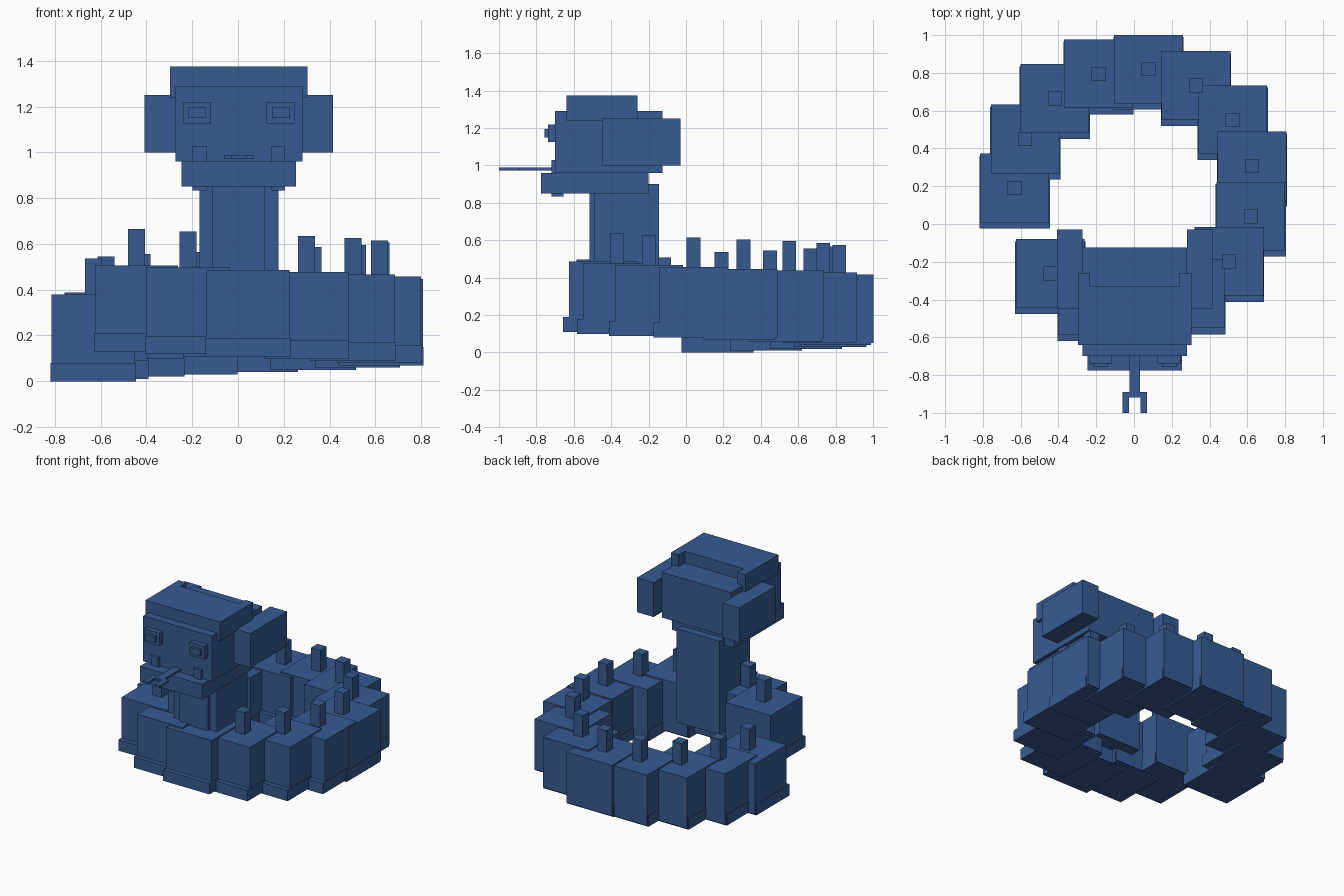
import bpy
from math import sin, cos, radians

if "Cube" in bpy.data.objects:
    bpy.data.objects.remove(bpy.data.objects["Cube"])

blue = bpy.data.materials.new("scale_blue")
blue.use_nodes = True
COLOR = (0.038, 0.105, 0.285, 1)
blue.diffuse_color = COLOR
blue.node_tree.nodes["Principled BSDF"].inputs["Base Color"].default_value = COLOR

MID = 0.004  # centre line of the neck and head


def box(name, x, y, z):
    """Box from its (min, max) ranges."""
    bpy.ops.mesh.primitive_cube_add(
        size=1, location=[sum(r) / 2 for r in (x, y, z)])
    ob = bpy.context.object
    ob.name = name
    ob.scale = [r[1] - r[0] for r in (x, y, z)]
    bpy.ops.object.transform_apply(location=False, rotation=False, scale=True)
    ob.data.materials.append(blue)
    return ob


def centred(name, half, y, z):
    return box(name, (MID - half, MID + half), y, z)


def pair(name, inner, outer, y, z):
    box("left_" + name, (MID + inner, MID + outer), y, z)
    box("right_" + name, (MID - outer, MID - inner), y, z)


# Coiled body: equal segments climbing around a ring, tail to front
SEGMENTS = 14
RADIUS = 0.634
HALF = 0.182
for i in range(SEGMENTS):
    a = radians(24.2 * i)
    cx, cy = MID / 2 - RADIUS * cos(a), 0.19 + RADIUS * sin(a)
    lift = 0.0099 * i
    box(f"body_segment_{i + 1}", (cx - HALF, cx + HALF), (cy - HALF, cy + HALF),
        (lift + 0.01, lift + 0.378))
    box(f"belly_plate_{i + 1}", (cx - HALF - 0.004, cx + HALF + 0.004),
        (cy - HALF - 0.032, cy + HALF - 0.012), (lift, lift + 0.08))
    box(f"back_spine_{i + 1}", (cx - 0.037, cx + 0.037), (cy - 0.037, cy + 0.037),
        (lift + 0.36, lift + 0.536))

# Neck
centred("neck", 0.173, (-0.492, -0.145), (0.22, 0.9))
centred("neck_front_plate", 0.115, (-0.515, -0.45), (0.24, 0.88))

# Head, jaw and crown with a notch at the back
centred("head", 0.277, (-0.7, -0.125), (0.96, 1.29))
centred("lower_jaw", 0.25, (-0.775, -0.2), (0.85, 0.96))
centred("crown", 0.3, (-0.64, -0.33), (1.24, 1.375))
pair("crown_arm", 0.237, 0.3, (-0.33, -0.26), (1.24, 1.375))
pair("hood_flap", 0.277, 0.412, (-0.45, -0.03), (1.0, 1.25))

# Face
pair("eye", 0.121, 0.243, (-0.738, -0.69), (1.125, 1.22))
pair("pupil", 0.145, 0.22, (-0.757, -0.73), (1.15, 1.195))
pair("fang", 0.142, 0.202, (-0.72, -0.655), (0.833, 1.028))

# Forked tongue
centred("tongue", 0.028, (-0.9, -0.66), (0.972, 0.988))
centred("tongue_fork_bar", 0.065, (-0.918, -0.89), (0.972, 0.988))
pair("tongue_tip", 0.03, 0.065, (-1.0, -0.915), (0.972, 0.988))
